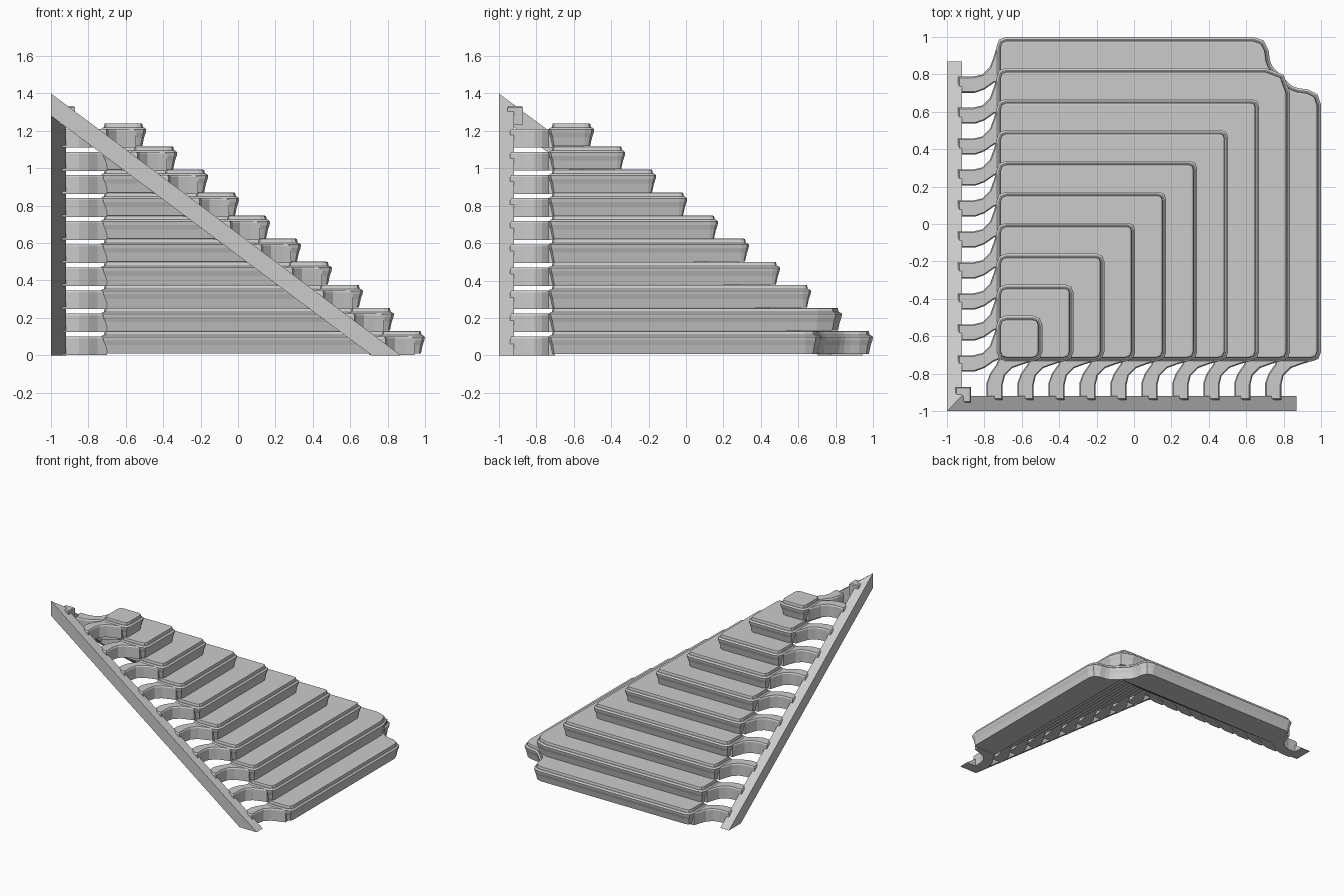
import bpy, bmesh
from mathutils import Vector

if "Cube" in bpy.data.objects:
    bpy.data.objects.remove(bpy.data.objects["Cube"])

N = 10            # number of tiers
PITCH = 0.1655    # outward growth per tier
RISE = 0.1233     # drop per tier
START = -0.735    # where the tier ends face the rails
WIDTH = 0.25


def make_object(name, verts, faces):
    me = bpy.data.meshes.new(name)
    me.from_pydata(verts, [], faces)
    bm = bmesh.new()
    bm.from_mesh(me)
    bmesh.ops.recalc_face_normals(bm, faces=bm.faces)
    bm.to_mesh(me)
    bm.free()
    ob = bpy.data.objects.new(name, me)
    bpy.context.collection.objects.link(ob)
    return ob


def inset(pts, d):
    """Move each edge of a counter-clockwise outline inward by d."""
    out = []
    n = len(pts)
    for i in range(n):
        p = Vector(pts[i])
        a = (p - Vector(pts[i - 1])).normalized()
        b = (Vector(pts[(i + 1) % n]) - p).normalized()
        na, nb = Vector((-a.y, a.x)), Vector((-b.y, b.x))
        out.append(p + (na + nb) * (d / (1 + na.dot(nb))))
    return out


def chamfer(corners):
    """Cut each corner (x, y, size) with a rounded three-point bevel."""
    out = []
    n = len(corners)
    for i in range(n):
        p = Vector(corners[i][:2])
        r = corners[i][2]
        if r == 0:
            out.append(p)
            continue
        a = (Vector(corners[i - 1][:2]) - p).normalized()
        b = (Vector(corners[(i + 1) % n][:2]) - p).normalized()
        out += [p + a * r, p + (a + b) * r * 0.27, p + b * r]
    return out


def loft(name, outline, levels, swap=False):
    """Stack inset copies of an outline at (inset, z) levels."""
    verts, faces = [], []
    n = len(outline)
    for d, z in levels:
        for p in inset(outline, d):
            verts.append((p[1], p[0], z) if swap else (p[0], p[1], z))
    for k in range(len(levels) - 1):
        for i in range(n):
            j = (i + 1) % n
            faces.append((k * n + i, k * n + j, (k + 1) * n + j, (k + 1) * n + i))
    faces.append(tuple(reversed(range(n))))
    faces.append(tuple(range((len(levels) - 1) * n, len(levels) * n)))
    return make_object(name, verts, faces)


# L-shaped tiers with tapered sides, a lip and a raised top panel
for k in range(N):
    o = -0.49 + PITCH * k
    i = o - WIDTH
    s = START
    zb = 1.24 - RISE * k - 0.13
    e = 0.05
    if k == 0:
        outline = chamfer([(s, s, e), (o, s, e), (o, o, e), (s, o, e)])
    elif k < N - 1:
        c = 0.13 if k == N - 2 else 0.04
        outline = chamfer([(i, s, e), (o, s, e), (o, o, c), (s, o, e),
                           (s, i, e), (i, i, 0)])
    else:
        # lowest tier: outer corner is notched inward
        outline = chamfer([(i, s, e), (o, s, e), (o, 0.71, 0.07), (0.85, 0.73, 0.03),
                           (0.73, 0.85, 0.03), (0.71, o, 0.07), (s, o, e),
                           (s, i, e), (i, i, 0)])
    loft(f"tier_{k}", outline,
         [(0.022, zb + 0.008), (0.012, zb + 0.055), (0.003, zb + 0.08),
          (0.0, zb + 0.098), (0.012, zb + 0.108), (0.018, zb + 0.108),
          (0.022, zb + 0.128), (0.03, zb + 0.13)])

# curved brackets joining every tier to both rails
half = 0.043
bracket = [(-half, -0.94), (half, -0.94), (half, -0.86), (0.055, -0.81),
           (0.095, -0.77), (0.15, -0.75), (0.2, -0.735), (0.2, -0.70),
           (0.03, -0.70), (0.01, -0.75), (-0.025, -0.80), (-half, -0.85)]
for k in range(N):
    zb = 1.24 - RISE * k - 0.13
    cx = -0.745 + PITCH * k
    pts = [(x + cx, y) for x, y in bracket]
    for side, swap in (("front", False), ("left", True)):
        loft(f"{side}_bracket_{k}", pts,
             [(0, zb), (0, zb + 0.09), (0.006, zb + 0.1)], swap)

# sloping rails, mitred where they meet at the peak
slope = 1.4 / 1.87
t = 0.08
for side, swap in (("front", False), ("left", True)):
    verts = []
    for y in (-1.0, -1.0 + t):
        verts += [(y, y, 1.4 - slope * (y + 1)), (y, y, 1.28 - slope * (y + 1)),
                  (0.715, y, 0.0), (0.87, y, 0.0)]
    if swap:
        verts = [(y, x, z) for x, y, z in verts]
    make_object(f"{side}_rail", verts,
                [(0, 1, 2, 3), (7, 6, 5, 4), (0, 4, 5, 1), (1, 5, 6, 2),
                 (2, 6, 7, 3), (3, 7, 4, 0)])

# small block behind the peak of the rails
a, b = -0.955, -0.872
loft("peak_block", [(a, a), (b, a), (b, b), (a, b)],
     [(0, 1.235), (0, 1.325), (0.006, 1.333)])
